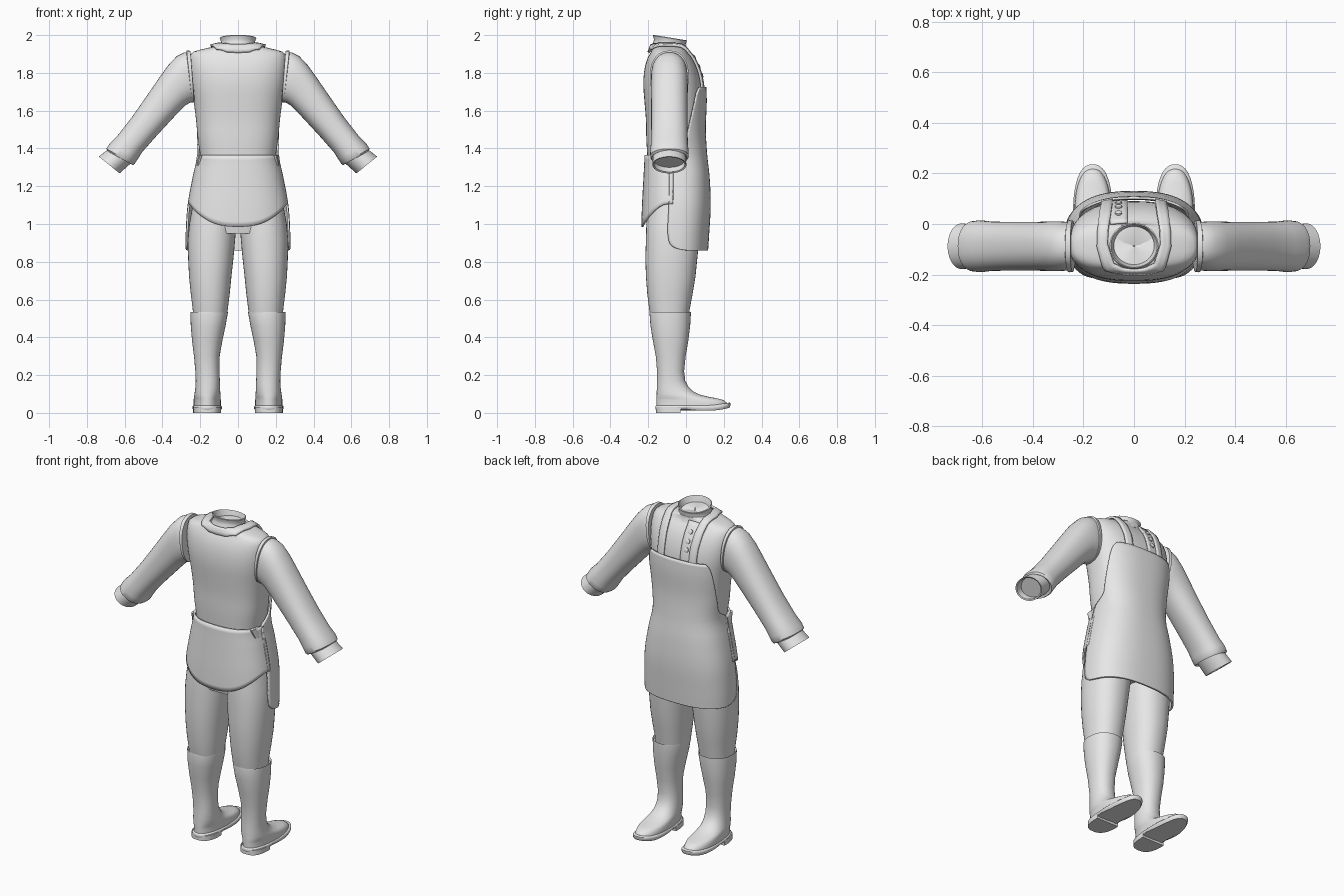
import bpy, bmesh, math
from mathutils import Vector
from mathutils.bvhtree import BVHTree

cloth = bpy.data.materials.new("plain_grey")
cloth.diffuse_color = (0.8, 0.8, 0.8, 1)


def spow(v, p):
    return math.copysign(abs(v) ** p, v)


def ring(c, u, v, n=2.0, count=40):
    c, u, v = Vector(c), Vector(u), Vector(v)
    out = []
    for i in range(count):
        a = 2 * math.pi * i / count
        out.append(c + u * spow(math.cos(a), 2 / n) + v * spow(math.sin(a), 2 / n))
    return out


def finish(name, bm, angle=40, thick=0):
    bmesh.ops.recalc_face_normals(bm, faces=bm.faces)
    me = bpy.data.meshes.new(name)
    bm.to_mesh(me)
    bm.free()
    me.materials.append(cloth)
    ob = bpy.data.objects.new(name, me)
    bpy.context.collection.objects.link(ob)
    if thick:
        mod = ob.modifiers.new("thickness", 'SOLIDIFY')
        mod.thickness, mod.offset = thick, 0
    bpy.ops.object.select_all(action='DESELECT')
    bpy.context.view_layer.objects.active = ob
    ob.select_set(True)
    bpy.ops.object.shade_smooth_by_angle(angle=math.radians(angle))
    return ob


def grid(name, rows, closed=False, caps=False, **kw):
    bm = bmesh.new()
    vs = [[bm.verts.new(p) for p in r] for r in rows]
    n = len(rows[0])
    for a, b in zip(vs, vs[1:]):
        for i in range(n if closed else n - 1):
            j = (i + 1) % n
            bm.faces.new((a[i], a[j], b[j], b[i]))
    if caps:
        bm.faces.new(vs[0])
        bm.faces.new(vs[-1])
    return finish(name, bm, **kw)


def loft(name, rings, **kw):
    return grid(name, rings, closed=True, caps=True, **kw)


def curve_at(table, z):
    """Smooth interpolation of the table columns at height z."""
    k = 0
    while k < len(table) - 2 and z > table[k + 1][0]:
        k += 1
    p, q = table[k], table[k + 1]
    o, r = table[max(k - 1, 0)], table[min(k + 2, len(table) - 1)]
    h = q[0] - p[0]
    t = min(max((z - p[0]) / h, 0), 1)
    res = []
    for i in range(1, len(p)):
        m0 = (q[i] - o[i]) / (q[0] - o[0]) * h
        m1 = (r[i] - p[i]) / (r[0] - p[0]) * h
        res.append((2*t**3 - 3*t*t + 1) * p[i] + (t**3 - 2*t*t + t) * m0
                   + (3*t*t - 2*t**3) * q[i] + (t**3 - t*t) * m1)
    return res


def hull(table, z, a, n=2.5):
    """Point on a body shell: angle 0 is the chest side (+y)."""
    rx, yb, yf = curve_at(table, z)
    return Vector((rx * spow(math.sin(a), 2 / n),
                   (yb + yf) / 2 + (yf - yb) / 2 * spow(math.cos(a), 2 / n), z))


def span(a, b, n):
    return [a + (b - a) * i / n for i in range(n + 1)]


def flat_ring(x, rx, yb, yf, z, n=2.2):
    return ring((x, (yb + yf) / 2, z), (rx, 0, 0), (0, (yf - yb) / 2, 0), n)


# coat torso: height, half width, back, front
TORSO = [(1.28, .195, -.20, .075), (1.36, .20, -.205, .08), (1.45, .213, -.21, .083),
         (1.55, .222, -.212, .086), (1.65, .235, -.22, .09), (1.74, .25, -.226, .085),
         (1.82, .257, -.22, .065), (1.88, .255, -.203, .035), (1.912, .235, -.185, .008),
         (1.932, .16, -.18, .0), (1.945, .10, -.172, .0)]
heights = span(1.28, 1.88, 16) + [1.9, 1.912, 1.922, 1.932, 1.94, 1.945]
torso = loft("coat_torso", [[hull(TORSO, z, 2 * math.pi * i / 64) for i in range(64)]
                            for z in heights], angle=60)
bvh = BVHTree.FromPolygons([v.co for v in torso.data.vertices],
                           [p.vertices[:] for p in torso.data.polygons])


def on_torso(p, lift):
    co, no, _, _ = bvh.find_nearest(Vector(p))
    out = no if no.dot(co - Vector((0, -.07, 1.7))) > 0 else -no
    return co + out * lift


# stand-up collar with a hollow neck
def neck(r, z, tilt=.014):
    return ring((0, -.086, z), (r, 0, 0), (0, r * .93, -tilt))


loft("collar", [neck(.104, 1.925), neck(.092, 1.95), neck(.09, 1.965), neck(.097, 1.984),
                neck(.092, 1.987), neck(.084, 1.965), neck(.08, 1.951), neck(.004, 1.948)])

# front placket and buttons
place = [[on_torso((x, y, z), .005) for x in span(-.095, -.025, 4)]
         for y, z in zip(span(.005, .1, 8), span(1.93, 1.70, 8))]
grid("placket", place, thick=.008)
for y, z in ((.03, 1.875), (.06, 1.83), (.075, 1.785)):
    c = on_torso((-.06, y, z), .01)
    n = (on_torso((-.06, y, z), .02) - c).normalized()
    u = Vector((1, 0, 0))
    v = n.cross(u).normalized()
    loft("button", [ring(c - n * .006, u * .014, v * .014, 2, 16),
                    ring(c + n * .004, u * .014, v * .014, 2, 16),
                    ring(c + n * .007, u * .009, v * .009, 2, 16)])

# neck strap: inner and outer edge laid over the shoulders
INNER = [(.085, .10, 1.70), (.085, .075, 1.80), (.09, .04, 1.875), (.098, -.01, 1.935),
         (.104, -.08, 1.955), (.08, -.155, 1.95), (.04, -.178, 1.95), (0, -.183, 1.95)]
OUTER = [(.13, .10, 1.70), (.13, .07, 1.80), (.135, .035, 1.87), (.14, -.01, 1.925),
         (.145, -.09, 1.94), (.115, -.19, 1.93), (.055, -.215, 1.92), (0, -.22, 1.92)]
rows = []
for (a, b), (c, d) in zip(zip(INNER, OUTER), zip(INNER[1:], OUTER[1:])):
    for t in (0, .25, .5, .75):
        p, q = Vector(a).lerp(Vector(c), t), Vector(b).lerp(Vector(d), t)
        rows.append([on_torso(p.lerp(q, k), .01) for k in (0, .33, .67, 1)])
rows.append([on_torso(Vector(INNER[-1]).lerp(Vector(OUTER[-1]), k), .01) for k in (0, .33, .67, 1)])
rows += [[Vector((-p.x, p.y, p.z)) for p in r] for r in reversed(rows[:-1])]
grid("neck_strap", rows, thick=.012)

# apron: height, half width, back, front, then the edge angle by height
APRON = [(.86, .272, -.23, .112), (.95, .272, -.232, .118), (1.1, .262, -.228, .126),
         (1.25, .235, -.22, .12), (1.36, .213, -.215, .108), (1.5, .225, -.217, .10),
         (1.65, .245, -.222, .105), (1.74, .257, -.225, .102)]
EDGE = [(.86, 74), (.867, 86), (.89, 95), (.95, 99), (1.1, 99), (1.3, 99), (1.36, 97),
        (1.39, 88), (1.42, 77), (1.5, 69), (1.6, 60), (1.66, 54), (1.70, 48), (1.725, 40)]
rows = []
for z in [.86, .863, .867, .875, .89, .91] + span(.95, 1.36, 12) + span(1.375, 1.725, 20):
    e = math.radians(curve_at(EDGE, z)[0])
    rows.append([hull(APRON, z, a) for a in span(-e, e, 40)])
grid("apron", rows, thick=.01)

# seat flap at the back with a curved hem
rows = []
for b in span(math.radians(93), math.radians(267), 40):
    x = hull(APRON, 1.1, b).x
    hem = .985 + .12 * min(abs(x) / .255, 1) ** 2.5
    rows.append([hull(APRON, z, b) for z in span(hem, 1.365, 14)])
grid("back_flap", rows, thick=.01)

# hips
HIPS = [(.95, .19, -.19, .06), (1.05, .235, -.205, .085), (1.2, .225, -.205, .09),
        (1.36, .198, -.198, .078)]
loft("hips", [[hull(HIPS, z, 2 * math.pi * i / 40) for i in range(40)]
              for z in span(.95, 1.36, 8)], angle=60)

# sleeve edges seen along y: upper x, z, lower x, z, half depth
SLEEVE = [(.255, 1.91, .235, 1.65, .092), (.285, 1.908, .243, 1.645, .096),
          (.325, 1.888, .255, 1.642, .098), (.37, 1.84, .278, 1.628, .098),
          (.42, 1.77, .31, 1.597, .097), (.468, 1.70, .345, 1.56, .096),
          (.56, 1.568, .43, 1.468, .096), (.64, 1.465, .505, 1.383, .098),
          (.68, 1.425, .53, 1.345, .102), (.697, 1.398, .547, 1.318, .101),
          (.69, 1.385, .557, 1.312, .094), (.67, 1.385, .567, 1.325, .08)]
CUFF = [(.675, 1.405, .557, 1.33, .086), (.737, 1.357, .627, 1.268, .09),
        (.729, 1.354, .632, 1.276, .082), (.70, 1.375, .605, 1.30, .08)]
SEAM = [(.25, 1.90, .23, 1.66, .09), (.252, 1.917, .232, 1.645, .101),
        (.272, 1.918, .242, 1.642, .103), (.274, 1.90, .244, 1.66, .09)]
# boot shaft and foot: height, centre x, half width, back, front
BOOT = [(.52, .152, .093, -.185, .02), (.535, .153, .099, -.192, .026),
        (.528, .153, .099, -.193, .026), (.46, .158, .092, -.188, .022),
        (.38, .163, .08, -.175, .012), (.3, .165, .068, -.16, -.002),
        (.22, .162, .064, -.153, -.01), (.17, .16, .064, -.153, -.004),
        (.14, .16, .065, -.154, .012), (.115, .161, .067, -.155, .036),
        (.098, .162, .069, -.155, .07), (.085, .163, .071, -.156, .12),
        (.077, .163, .071, -.156, .165), (.068, .163, .072, -.156, .2),
        (.05, .163, .073, -.156, .22), (.03, .163, .073, -.156, .225)]
# trouser leg
LEG = [(.50, .148, .088, -.185, .012), (.55, .147, .093, -.195, .02),
       (.63, .147, .103, -.205, .035), (.72, .147, .112, -.212, .05),
       (.82, .144, .12, -.215, .06), (.92, .14, .125, -.212, .07),
       (1.0, .134, .124, -.21, .075), (1.1, .125, .115, -.2, .075)]

for s in (1, -1):
    side = "right" if s > 0 else "left"
    for part, table in (("sleeve", SLEEVE), ("cuff", CUFF), ("armhole_seam", SEAM)):
        loft(f"{side}_{part}", [
            ring((s * (a + c) / 2, -.088, (b + d) / 2), (s * (a - c) / 2, 0, (b - d) / 2),
                 (0, r, 0), 2.3 if part != "cuff" else 2) for a, b, c, d, r in table])
    loft(f"{side}_trouser_leg", [flat_ring(s * x, r, b, f, z) for z, x, r, b, f in LEG], angle=60)
    loft(f"{side}_boot", [flat_ring(s * x, r, b, f, z) for z, x, r, b, f in BOOT], angle=60)
    # sole curves up at the toe
    sole = []
    for z, grow in ((.012, 0), (.022, .006), (.034, .006), (.04, 0)):
        pts = flat_ring(s * .163, .072 + grow, -.156 - grow, .23 + grow, z, 2.4)
        for p in pts:
            p.z += .018 * max(0, (p.y - .12) / .12) ** 2
            p.z += (.01 if z < .03 else 0) * max(0, 1 - abs(p.y + .01) / .07)
        sole.append(pts)
    loft(f"{side}_sole", sole, angle=50)
    # heel block, straight across its inner edge
    heel = []
    for z in (0, .03):
        pts = flat_ring(s * .163, .074, -.158, .08, z, 2.6)
        for p in pts:
            p.y = min(p.y, -.03)
        heel.append(pts)
    loft(f"{side}_heel", heel)
    # waist tie loop
    loft(f"{side}_waist_tie", [ring((s * (.196 + .006 * k), -.13 + .012 * k, z), (.012, 0, 0),
                                    (0, .03, 0), 2.5, 16)
                               for k, z in enumerate((1.365, 1.34, 1.31))])
